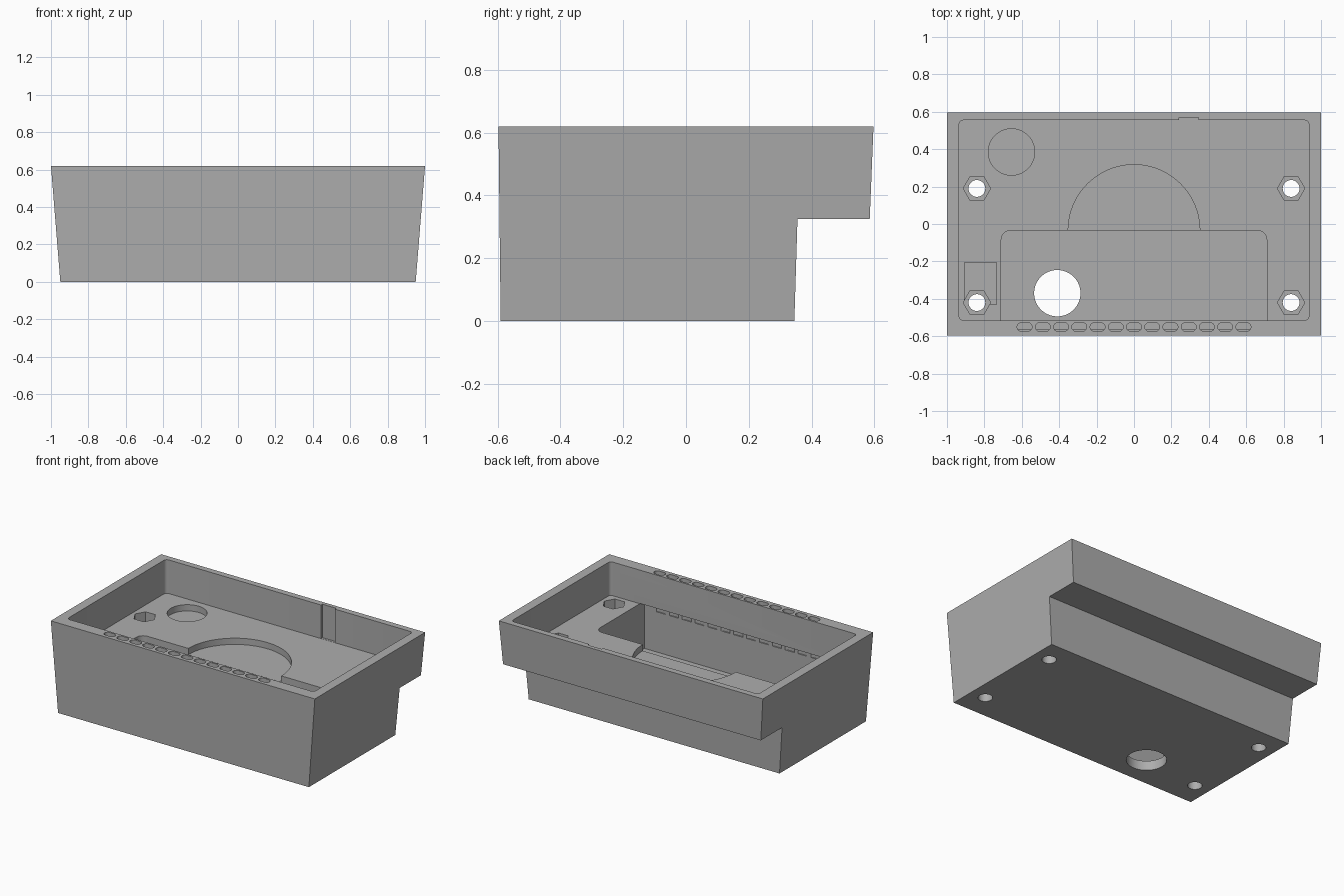
import bpy
import bmesh
from math import cos, sin, pi, radians

if "Cube" in bpy.data.objects:
    bpy.data.objects.remove(bpy.data.objects["Cube"], do_unlink=True)

TOP, STEP, FLOOR, BASE = 0.62, 0.325, 0.39, 0.065

grey = bpy.data.materials.new("plain grey")
grey.use_nodes = True
grey.diffuse_color = (0.42, 0.42, 0.42, 1)
grey.node_tree.nodes["Principled BSDF"].inputs["Base Color"].default_value = (0.42, 0.42, 0.42, 1)


def make_object(name, bm):
    bmesh.ops.recalc_face_normals(bm, faces=bm.faces)
    mesh = bpy.data.meshes.new(name)
    bm.to_mesh(mesh)
    bm.free()
    mesh.materials.append(grey)
    obj = bpy.data.objects.new(name, mesh)
    bpy.context.collection.objects.link(obj)
    return obj


def round_rect(x0, x1, y0, y1, r=0.0, steps=4):
    """Outline of a rectangle with rounded corners."""
    if r == 0:
        return [(x0, y0), (x1, y0), (x1, y1), (x0, y1)]
    centres = [(x1 - r, y1 - r), (x0 + r, y1 - r), (x0 + r, y0 + r), (x1 - r, y0 + r)]
    return [(cx + r * cos((q + i / steps) * pi / 2), cy + r * sin((q + i / steps) * pi / 2))
            for q, (cx, cy) in enumerate(centres) for i in range(steps + 1)]


def disc(cx, cy, r, sides=64):
    return [(cx + r * cos(2 * pi * i / sides), cy + r * sin(2 * pi * i / sides))
            for i in range(sides)]


def prisms(name, outlines, z0, z1):
    """Upright prisms, one per outline, in one mesh."""
    bm = bmesh.new()
    for outline in outlines:
        low = bm.faces.new([bm.verts.new((x, y, z0)) for x, y in outline])
        up = bmesh.ops.extrude_face_region(bm, geom=[low])
        verts = [g for g in up["geom"] if isinstance(g, bmesh.types.BMVert)]
        bmesh.ops.translate(bm, verts=verts, vec=(0, 0, z1 - z0))
    return make_object(name, bm)


# Tapered body: stepped side profile spanned between two sloping ends
profile = [(-0.59, 0), (0.345, 0), (0.355, STEP), (0.585, STEP), (0.597, TOP), (-0.597, TOP)]
bm = bmesh.new()
ends = []
for side in (-1, 1):
    ends.append([bm.verts.new((side * (0.95 + 0.05 * z / TOP), y, z)) for y, z in profile])
    bm.faces.new(ends[-1])
for i in range(len(profile)):
    j = (i + 1) % len(profile)
    bm.faces.new([ends[0][i], ends[0][j], ends[1][j], ends[1][i]])
case = make_object("case_body", bm)

# Recesses and holes
screws = [(x, y) for x in (-0.84, 0.84) for y in (-0.42, 0.19)]
above = TOP + 0.1
inside = FLOOR + 0.06
cutters = [
    prisms("main_cavity", [round_rect(-0.935, 0.935, -0.515, 0.555, 0.022)], FLOOR, above),
    prisms("back_wall_notch", [round_rect(0.24, 0.345, 0.5, 0.57)], FLOOR + 0.001, above),
    prisms("deep_pocket", [round_rect(-0.71, 0.71, -0.5, -0.035, 0.05, 8)], BASE, inside),
    prisms("pocket_undercut", [round_rect(-0.71, 0.71, -0.565, -0.3)], BASE, FLOOR + 0.002),
    prisms("round_recesses", [disc(0, -0.035, 0.352, 96), disc(-0.655, 0.385, 0.124)],
           FLOOR - 0.043, inside),
    prisms("side_recess", [round_rect(-0.905, -0.735, -0.43, -0.205)], FLOOR - 0.05, inside),
    prisms("nut_recesses", [disc(x, y, 0.073, 6) for x, y in screws], FLOOR - 0.09, inside),
    prisms("screw_holes", [disc(x, y, 0.045, 32) for x, y in screws], -0.1, inside),
    prisms("cable_hole", [disc(-0.41, -0.37, 0.124)], -0.1, BASE + 0.05),
    prisms("vent_slots", [round_rect(x - 0.04, x + 0.04, -0.573, -0.528, 0.022)
                          for x in [0.0975 * i for i in range(-6, 7)]], 0.34, above),
]

bpy.ops.object.select_all(action="DESELECT")
bpy.context.view_layer.objects.active = case
case.select_set(True)
for cutter in cutters:
    mod = case.modifiers.new(cutter.name, "BOOLEAN")
    mod.operation = "DIFFERENCE"
    mod.solver = "EXACT"
    mod.object = cutter
    bpy.ops.object.modifier_apply(modifier=mod.name)
    bpy.data.objects.remove(cutter, do_unlink=True)

bpy.ops.object.shade_smooth_by_angle(angle=radians(25))
